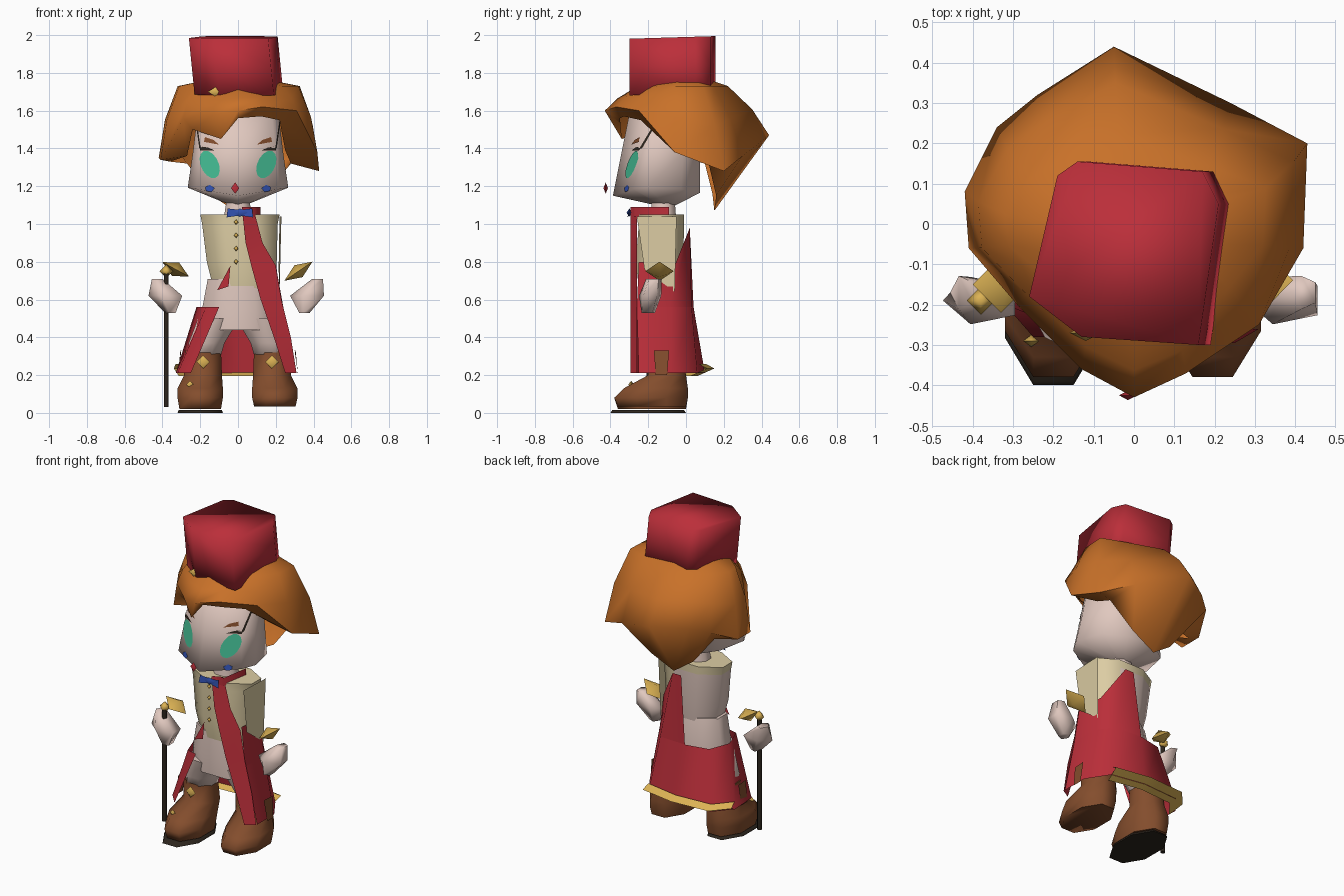
import bpy
import bmesh
import math
from mathutils import Matrix

default_cube = bpy.data.objects.get("Cube")
if default_cube:
    bpy.data.objects.remove(default_cube, do_unlink=True)


def make_material(name, red, green, blue):
    material = bpy.data.materials.new(name)
    material.use_nodes = True
    colour = (red, green, blue, 1)
    material.diffuse_color = colour
    material.node_tree.nodes["Principled BSDF"].inputs["Base Color"].default_value = colour
    return material


crimson = make_material("crimson cloth", .5, .028, .042)
ginger = make_material("ginger hair", .58, .165, .022)
skin = make_material("pale skin", .75, .58, .52)
cream = make_material("cream shirt", .72, .61, .37)
leather = make_material("brown leather", .23, .075, .026)
gold = make_material("gold trim", .72, .45, .09)
green = make_material("green eyes", .055, .48, .28)
blue = make_material("blue ribbon", .03, .08, .42)
dark = make_material("dark wood", .025, .018, .012)


def finish(name, bm, material, solid=True):
    if solid:
        bmesh.ops.recalc_face_normals(bm, faces=bm.faces)
    mesh = bpy.data.meshes.new(name)
    bm.to_mesh(mesh)
    bm.free()
    mesh.materials.append(material)
    part = bpy.data.objects.new(name, mesh)
    bpy.context.scene.collection.objects.link(part)
    return part


def loft(name, rings, material, closed=True, caps=True):
    """Skin a list of rings, each a list of points with equal length."""
    bm = bmesh.new()
    rows = [[bm.verts.new(point) for point in ring] for ring in rings]
    count = len(rows[0])
    for low, high in zip(rows, rows[1:]):
        for i in range(count if closed else count - 1):
            j = (i + 1) % count
            bm.faces.new((low[i], low[j], high[j], high[i]))
    if closed and caps:
        bm.faces.new(rows[0])
        bm.faces.new(rows[-1])
    return finish(name, bm, material)


def tube(name, levels, material, sides=8):
    """Loft ellipses given as height, centre x, centre y, radius x, radius y."""
    turns = [math.tau * (i + .5) / sides for i in range(sides)]
    grow = 1 / math.cos(math.pi / sides)
    rings = [[(cx + rx * grow * math.cos(a), cy + ry * grow * math.sin(a), z) for a in turns]
             for z, cx, cy, rx, ry in levels]
    return loft(name, rings, material)


def gem(name, centre, size, material, tilt=0):
    """Eight-sided diamond."""
    bm = bmesh.new()
    bmesh.ops.create_uvsphere(bm, u_segments=4, v_segments=2, radius=1)
    bm.transform(Matrix.Translation(centre) @ Matrix.Rotation(tilt, 4, "Y") @ Matrix.Diagonal((*size, 1)))
    return finish(name, bm, material)


def plate(name, points, material):
    bm = bmesh.new()
    bm.faces.new([bm.verts.new(point) for point in points])
    return finish(name, bm, material, solid=False)


# Head: angular face with a ridge down the middle and a tapered jaw
FACE = [(0, 0), (.22, .105), (.265, .185), (.22, .36), (.1, .46)]


def face_front(z):
    return -.385 + .2 * (z - 1.16)


def face_scale(z):
    return 1 - .45 * (z - 1.16)


def head_ring(z, rise=0):
    half = [(x * face_scale(z), face_front(z) + y * face_scale(z), z + rise * abs(x)) for x, y in FACE]
    return half + [(-x, y, height) for x, y, height in reversed(half[1:])]


jaw = head_ring(1.15, .16)
chin = [(x * .06, -.08 + y * .1, 1.09) for x, y, z in jaw]
head = loft("head", [chin, jaw, head_ring(1.38), head_ring(1.62)], skin)
tube("neck", [(1.0, 0, -.12, .08, .07), (1.13, 0, -.12, .06, .06)], skin)


# Painted face details, laid on the surface in mirrored pairs
def face_pair(name, outline, material, lift=.005):
    for side, label in ((1, "left"), (-1, "right")):
        points = []
        for x, z in outline:
            bend = .22 * face_scale(z)
            depth = .477 * x + 1.3 * max(0, x - bend)
            points.append((side * x, face_front(z) + depth - lift, z))
        plate(label + "_" + name, points[::side], material)


oval = []
for i in range(14):
    a = math.tau * i / 14
    oval.append((.15 + .05 * math.cos(a) + .02 * math.sin(a), 1.315 + .073 * math.sin(a)))
face_pair("eye", oval, green)
face_pair("eyelid", [(.12, 1.388), (.2, 1.39), (.205, 1.412), (.16, 1.405)], dark, .008)
face_pair("eyebrow", [(.1, 1.42), (.18, 1.435), (.175, 1.46), (.13, 1.445)], leather)
face_pair("hair_strand", [(.197, 1.4), (.205, 1.4), (.226, 1.55), (.22, 1.55)], dark)
face_pair("cheek_mark", [(.125, 1.19), (.14, 1.17), (.17, 1.175), (.172, 1.195), (.15, 1.208)], blue, .007)
gem("nose", (-.015, -.425, 1.19), (.022, .012, .03), crimson)

# Hair: widest outline and hem, clockwise from the back point
outline = [(-.05, .44, 1.47), (-.24, .32, 1.46), (-.34, .24, 1.43), (-.42, .08, 1.35),
           (-.41, -.06, 1.34), (-.29, -.2, 1.56), (-.13, -.36, 1.58), (0, -.43, 1.6),
           (.13, -.37, 1.62), (.31, -.25, 1.6), (.42, -.06, 1.38), (.43, .2, 1.28), (.24, .3, 1.36)]
hem = [(-.02, .15, 1.07), (-.15, .14, 1.16), (-.27, .1, 1.32), (-.36, .06, 1.33),
       (-.27, -.04, 1.36), (-.24, -.2, 1.5), (-.09, -.34, 1.45), (0, -.35, 1.56),
       (.12, -.33, 1.57), (.22, -.24, 1.55), (.25, -.03, 1.39), (.28, .12, 1.32), (.14, .16, 1.15)]
crown = [(x * .76, y * .55 - .02, 1.73) for x, y, z in outline]
middle = [(x * .92, y * .82 - .01, z * .45 + .945) for x, y, z in outline]
peak = [(x * .3, y * .3 - .03, 1.77) for x, y, z in outline]
loft("hair", [hem, outline, middle, crown, peak], ginger, caps=False)

# Hat: lopsided flared crown
brim = [(-.18, .12), (-.13, .155), (.18, .13), (.22, .05), (.17, -.3), (-.12, -.28), (-.25, -.18)]
hat_levels = [[(x + shift, y, z + y * .03) for x, y in brim]
              for z, shift in ((1.69, .02), (1.84, .005), (1.99, -.01))]
hat = loft("hat", hat_levels, crimson)
gem("hat_pin", (-.12, -.27, 1.7), (.04, .02, .025), gold)

# Torso: shirt in front, bare at the back on one side
torso = tube("torso", [(.66, .03, -.14, .16, .11), (.8, .02, -.14, .185, .125),
                       (1.0, .01, -.13, .2, .12), (1.05, .01, -.13, .21, .12)], skin)
torso.data.materials.append(cream)
for face in torso.data.polygons:
    x, y, z = face.center
    if y < -.16 or x > .06 or z > 1.0:
        face.material_index = 1
plate("shirt_flap", [(.22, -.26, 1.04), (.23, -.05, 1.04), (.22, -.06, .64), (.215, -.22, .76)], cream)
for i in range(4):
    gem("button", (-.01, -.275, .8 + .07 * i), (.012, .012, .014), gold)

# Bow tie
gem("bow_knot", (.01, -.3, 1.06), (.045, .015, .022), blue)
for side in (-1, 1):
    ends = [(.01, -.3, 1.045), (.01 + side * .07, -.31, 1.035),
            (.01 + side * .065, -.3, 1.082), (.01, -.3, 1.075)]
    plate("bow_wing", ends[::side], blue)

# Hips and thighs
tube("hips", [(.44, .01, -.13, .2, .12), (.55, .01, -.13, .2, .125), (.71, .01, -.14, .17, .11)], skin)

# Boots with outer flaps and studs
for label, x, lift in (("right", -.185, .02), ("left", .18, .035)):
    side = math.copysign(1, x)
    toe = x + side * .015
    tube(label + "_thigh", [(.27, x, -.1, .085, .08), (.37, x * .9, -.12, .095, .1),
                            (.5, x * .55, -.13, .11, .12)], skin)
    tube(label + "_boot", [(lift, toe, -.18, .11, .18), (.08, toe, -.185, .12, .195),
                           (.13, toe, -.16, .12, .17), (.2, x, -.1, .1, .1), (.33, x, -.11, .095, .09)], leather)
    flap = [(side * .318, -.16, .2), (side * .318, -.1, .2), (side * .305, -.09, .33), (side * .3, -.17, .33)]
    plate(label + "_boot_flap", flap[::int(side)], leather)
    gem(label + "_boot_stud", (x, -.21, .27), (.035, .02, .035), gold)
tube("right_sole", [(0, -.2, -.2, .12, .2), (.015, -.2, -.2, .115, .19)], dark)
gem("toe_stud", (-.255, -.29, .15), (.02, .015, .02), gold)

# Coat: wrapped skirt, back wedge and one long lapel
skirt_low = [(.31, -.25), (.31, -.08), (.22, .06), (0, .1), (-.24, .085),
             (-.33, -.02), (-.32, -.2), (-.25, -.28)]
skirt_high = [(.23, -.26), (.24, -.08), (.16, .03), (-.02, .04), (-.17, .01),
              (-.22, -.12), (-.17, -.26), (-.1, -.28)]
low_ring = [(x, y, .21) for x, y in skirt_low]
high_ring = [(x, y, .56) for x, y in skirt_high]
loft("coat_skirt", [low_ring, high_ring], crimson, closed=False)
shoulder = [(.2, -.25, .8), (.2, -.06, .78), (.08, .02, .98), (.02, .02, .98)]
loft("coat_back", [high_ring[:4], shoulder], crimson, closed=False)
lapel = [(.21, .25, .31), (.4, .19, .28), (.6, .12, .23), (.78, .07, .2), (.9, .04, .13), (1.09, .02, .08)]
loft("coat_lapel", [[(inner, -.295, z), (outer, -.26, z)] for z, inner, outer in lapel],
     crimson, closed=False)
collar = [(.02, -.285), (.09, -.27), (.12, -.09)]
loft("coat_collar", [[(x, y, z) for x, y in collar] for z in (1.04, 1.09)], crimson, closed=False)
plate("coat_corner", [(-.11, -.28, .65), (-.05, -.28, .67), (-.04, -.28, .78)], crimson)

# Gold band that flares out behind the coat
band = low_ring[2:6]
band_rings = [[(x * wide, y + out, z) for x, y, _ in band]
              for z, wide, out in ((.195, .95, -.04), (.235, 1.03, .05), (.26, 1, .005))]
loft("gold_hem", band_rings, gold, closed=False)

# Hands and cuffs
for label, side in (("left", 1), ("right", -1)):
    x = side * .375
    tube(label + "_hand", [(.53, x - side * .02, -.2, .025, .03), (.62, x, -.19, .08, .05),
                           (.71, x + side * .05, -.17, .025, .035)], skin, sides=5)
gem("left_cuff", (.32, -.14, .75), (.09, .075, .038), gold, tilt=-.6)
gem("right_cuff", (-.33, -.15, .76), (.08, .07, .04), gold, tilt=.5)

# Cane
tube("cane_shaft", [(.03, -.38, -.195, .013, .013), (.74, -.38, -.195, .013, .013)], dark)
gem("cane_knob", (-.38, -.19, .75), (.035, .035, .035), gold)

# Soft shading: full on the head and hat, crisp edges elsewhere
head.data.shade_smooth()
hat.data.shade_smooth()
for part in bpy.context.scene.objects:
    part.select_set(part.type == "MESH" and part not in (head, hat))
bpy.context.view_layer.objects.active = torso
bpy.ops.object.shade_smooth_by_angle(angle=math.radians(75))
